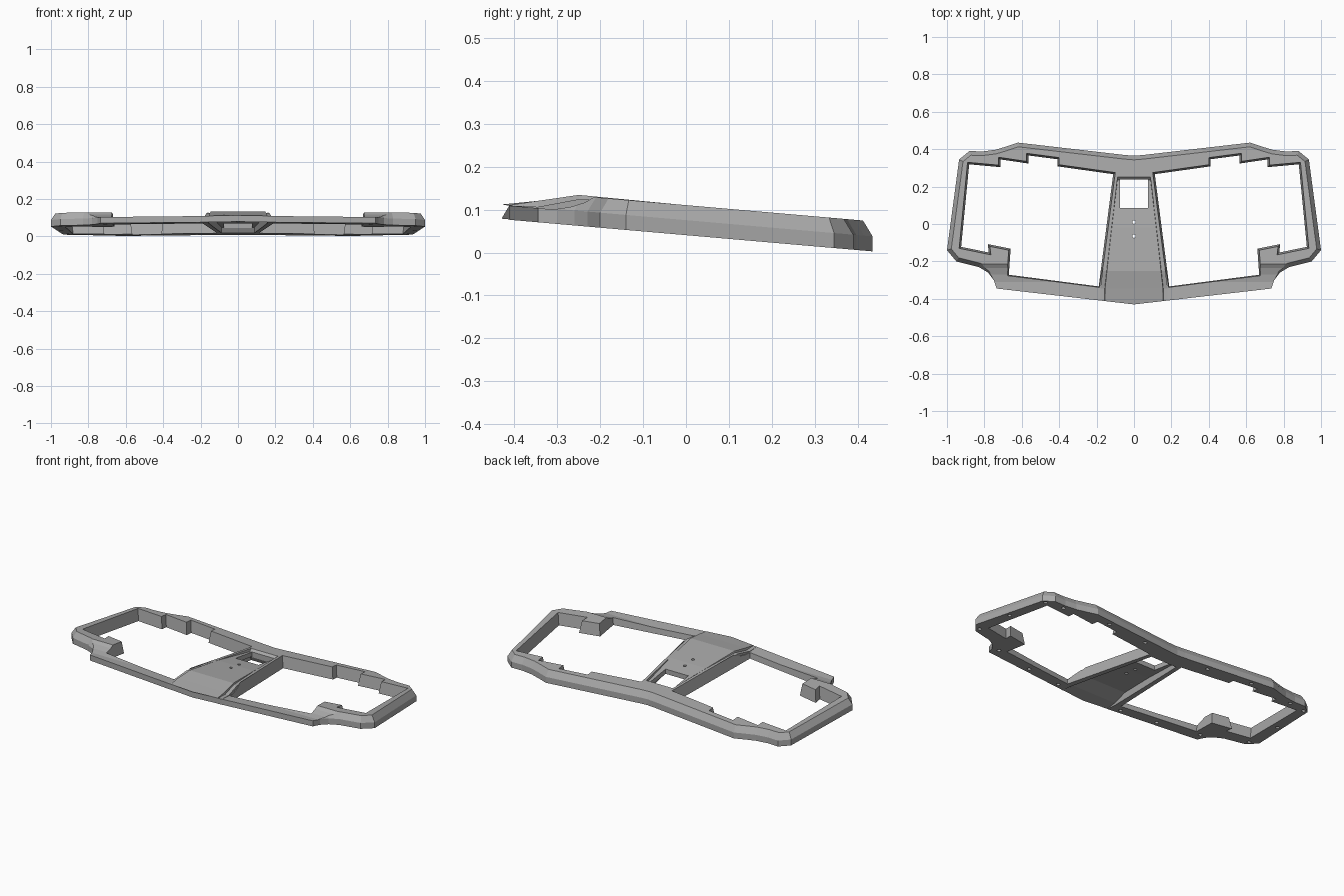
import bpy, bmesh, math
from mathutils import Vector

if "Cube" in bpy.data.objects:
    bpy.data.objects.remove(bpy.data.objects["Cube"])

SLOPE, LIFT, THICK = -0.087, 0.0405, 0.07

grey = bpy.data.materials.new("plain grey")
grey.use_nodes = True
grey.diffuse_color = (0.4, 0.4, 0.4, 1)
grey.node_tree.nodes["Principled BSDF"].inputs["Base Color"].default_value = (0.4, 0.4, 0.4, 1)


def loft(name, rings):
    """Closed solid through rings that all have the same number of points."""
    bm = bmesh.new()
    loops = [[bm.verts.new(p) for p in ring] for ring in rings]
    n = len(loops[0])
    for a, b in zip(loops, loops[1:]):
        for i in range(n):
            j = (i + 1) % n
            bm.faces.new((a[i], a[j], b[j], b[i]))
    bm.faces.new(loops[0][::-1])
    bm.faces.new(loops[-1])
    bmesh.ops.recalc_face_normals(bm, faces=bm.faces)
    mesh = bpy.data.meshes.new(name)
    bm.to_mesh(mesh)
    bm.free()
    mesh.materials.append(grey)
    obj = bpy.data.objects.new(name, mesh)
    bpy.context.collection.objects.link(obj)
    return obj


def inset(points, d):
    """Offset a counter-clockwise outline inward by d."""
    out = []
    for i, p in enumerate(points):
        p = Vector(p)
        a = (p - Vector(points[i - 1])).normalized()
        b = (Vector(points[(i + 1) % len(points)]) - p).normalized()
        na, nb = Vector((-a.y, a.x)), Vector((-b.y, b.x))
        out.append(tuple(p + (na + nb) * d / (1 + na.dot(nb))))
    return out


def level(points, z):
    return [(x, y, z) for x, y in points]


def flip(points):
    return [(-x, y) for x, y in reversed(points)]


def disc(x, y, r, n=16):
    return [(x + r * math.cos(k * math.tau / n), y + r * math.sin(k * math.tau / n)) for k in range(n)]


def cut(obj, cutters):
    """Subtract each cutter, keep the result and discard the cutter."""
    for c in cutters:
        c.hide_render = True
        m = obj.modifiers.new("cut", 'BOOLEAN')
        m.operation, m.solver, m.object = 'DIFFERENCE', 'EXACT', c
    bpy.context.view_layer.update()
    deps = bpy.context.evaluated_depsgraph_get()
    mesh = bpy.data.meshes.new_from_object(obj.evaluated_get(deps))
    obj.modifiers.clear()
    obj.data = mesh
    for c in cutters:
        bpy.data.objects.remove(c)


# Frame slab with chamfered outer rim
half = [(0.735, -0.345), (0.75, -0.30), (0.78, -0.26), (0.83, -0.23), (0.95, -0.2),
        (1.0, -0.14), (0.935, 0.345), (0.88, 0.39), (0.81, 0.388), (0.74, 0.397),
        (0.68, 0.415), (0.62, 0.435), (0.05, 0.369)]
outline = [(0, -0.43)] + half + [(0, 0.365)] + flip(half)
frame = loft("frame", [level(outline, 0), level(outline, THICK / 2), level(inset(outline, 0.022), THICK)])

# Stepped openings with leaning walls
opening = [(0.18, -0.345), (0.68, -0.28), (0.67, -0.14), (0.77, -0.12), (0.765, -0.165),
           (0.935, -0.13), (0.89, 0.33), (0.725, 0.315), (0.725, 0.357), (0.575, 0.335),
           (0.575, 0.378), (0.40, 0.355), (0.40, 0.317), (0.10, 0.275)]
cutters = []
for side in (opening, flip(opening)):
    cutters.append(loft("opening_cutter", [level(inset(side, 0.012), -0.02), level(inset(side, 0.01), 0),
                                           level(side, THICK), level(side, 0.1)]))

# Low front rail with a curved rise to the corners
rise = [(-0.5, 0.033), (-0.31, 0.033), (-0.27, 0.042), (-0.235, 0.056), (-0.20, 0.08), (-0.20, 0.1), (-0.5, 0.1)]
for s in (-1, 1):
    cutters.append(loft("rail_cutter", [[(s * x, y, z) for y, z in rise] for x in (0.12, 0.96)]))

# Room for the centre bridge
bay = [(-0.18, -0.5), (0.18, -0.5), (0.18, -0.345), (0.101, 0.25), (-0.101, 0.25), (-0.18, -0.345)]
cutters.append(loft("bay_cutter", [level(bay, -0.05), level(bay, 0.1)]))

# Blind screw holes underneath
for x, y in [(0.22, 0.355), (0.50, 0.39), (0.80, 0.36), (0.91, 0.34), (0.945, 0.08),
             (0.95, -0.165), (0.71, -0.29), (0.45, -0.345), (0.22, -0.375)]:
    for s in (-1, 1):
        hole = disc(s * x, y, 0.011)
        cutters.append(loft("screw_cutter", [level(hole, -0.02), level(hole, 0.022)]))
cut(frame, cutters)

# Centre bridge: ramp, side rims and hollow underside
rows = [  # y, front vee, half width, rim top, plate top, plate underside
    (-0.43, 1, 0.18, 0.033, 0.034, 0.001),
    (-0.345, 0, 0.18, 0.036, 0.050, 0.012),
    (-0.25, 0, 0.168, 0.062, 0.072, 0.040),
    (-0.02, 0, 0.138, 0.070, 0.070, 0.040),
    (0.235, 0, 0.103, 0.070, 0.054, 0.028),
    (0.25, 0, 0.101, 0.070, 0.070, 0.002)]
rings = []
for y, vee, w, rim, top, under in rows:
    right = [(0, under), (0.86, under), (0.87, 0), (1, 0), (1, rim), (0.87, rim), (0.86, top), (0, top)]
    section = right + [(-u, z) for u, z in right[-2:0:-1]]
    rings.append([(u * w, y + vee * 0.115 * abs(u * w), z) for u, z in section])
bridge = loft("centre_bridge", rings)

# Window and two small holes through the bridge
window = [(-0.075, 0.085), (0.075, 0.085), (0.075, 0.237), (-0.075, 0.237)]
cut(bridge, [loft("window_cutter", [level(p, -0.05), level(p, 0.12)])
             for p in (window, disc(0, 0.01, 0.009), disc(0, -0.065, 0.009))])

# Tilt everything down toward the back
for obj in (frame, bridge):
    for v in obj.data.vertices:
        v.co.z += LIFT + SLOPE * v.co.y
    for f in obj.data.polygons:
        f.use_smooth = False
